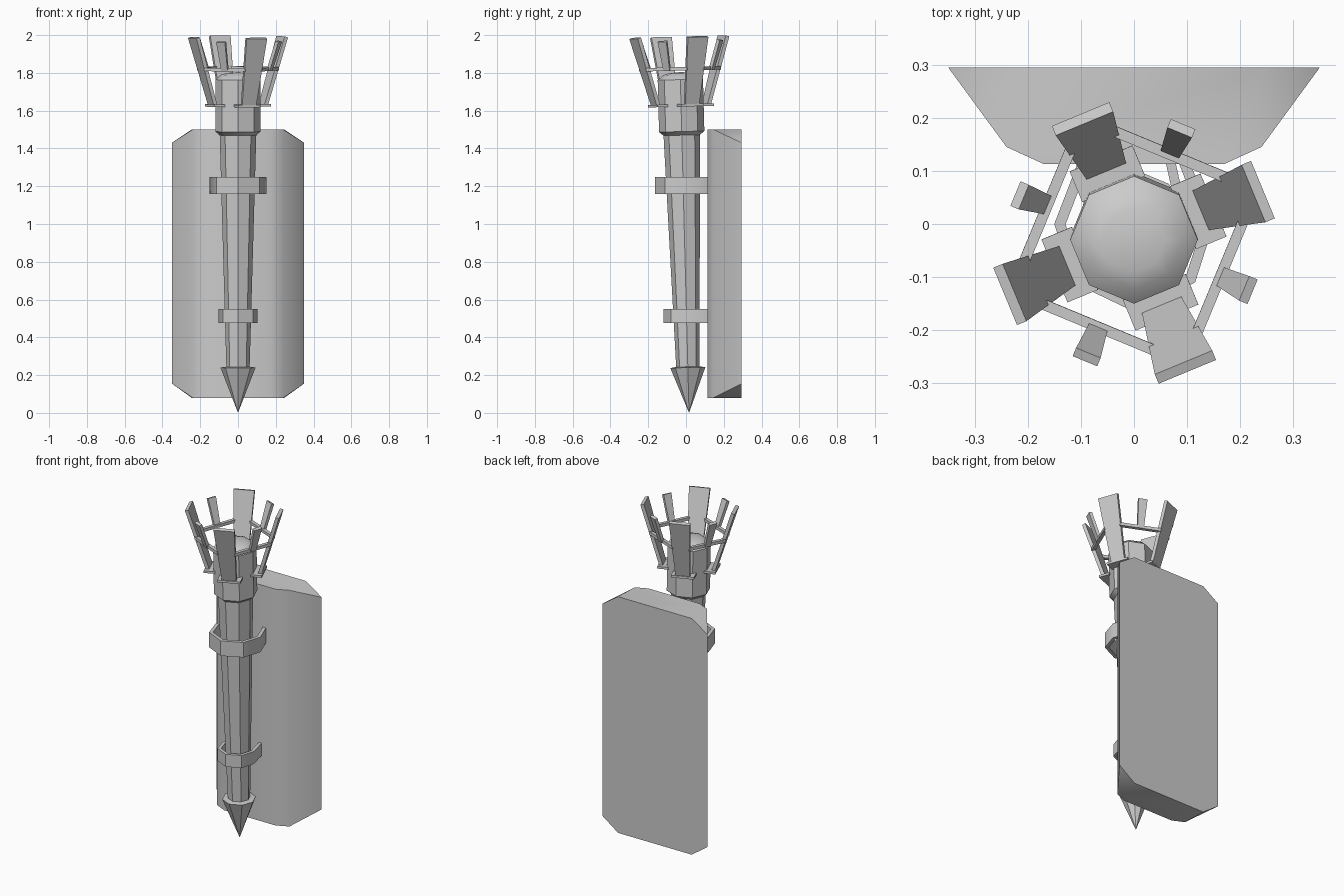
import bpy, bmesh, math
from mathutils import Matrix, Vector

if "Cube" in bpy.data.objects:
    bpy.data.objects.remove(bpy.data.objects["Cube"])

# The torch leans slightly forward, away from the wall plate
LEAN = Matrix.Translation((0, 0.016, 0)) @ Matrix.Rotation(0.026, 4, 'X')


def finish(name, bm, matrix=None):
    if matrix:
        bmesh.ops.transform(bm, matrix=matrix, verts=bm.verts)
    bmesh.ops.recalc_face_normals(bm, faces=bm.faces)
    me = bpy.data.meshes.new(name)
    bm.to_mesh(me)
    bm.free()
    ob = bpy.data.objects.new(name, me)
    bpy.context.collection.objects.link(ob)
    bpy.ops.object.select_all(action='DESELECT')
    ob.select_set(True)
    bpy.context.view_layer.objects.active = ob
    bpy.ops.object.shade_smooth_by_angle(angle=math.radians(40))
    return ob


def lathe(name, profile, sides=8):
    """Eight-sided turned part from (radius, z) pairs, with closed ends."""
    bm = bmesh.new()
    rings = [[bm.verts.new((r * math.cos(math.tau * i / sides),
                            r * math.sin(math.tau * i / sides), z))
              for i in range(sides)] for r, z in profile]
    for a, b in zip(rings, rings[1:]):
        for i in range(sides):
            j = (i + 1) % sides
            bm.faces.new((a[i], a[j], b[j], b[i]))
    bm.faces.new(rings[0][::-1])
    bm.faces.new(rings[-1])
    bmesh.ops.remove_doubles(bm, verts=bm.verts, dist=1e-5)
    return finish(name, bm, LEAN)


def hull(name, points, matrix=None):
    bm = bmesh.new()
    for p in points:
        bm.verts.new(p)
    bmesh.ops.convex_hull(bm, input=bm.verts)
    bmesh.ops.dissolve_limit(bm, angle_limit=0.01, verts=bm.verts, edges=bm.edges)
    return finish(name, bm, matrix)


def slat(name, angle, r0, z0, w0, r1, z1, w1, thick):
    """Tapered blade leaning outward in the given radial direction."""
    n = Vector((z1 - z0, 0, r0 - r1)).normalized() * thick / 2
    pts = [Vector((r, s * w / 2, z)) + k * n
           for r, z, w in ((r0, z0, w0), (r1, z1, w1))
           for s in (-1, 1) for k in (-1, 1)]
    return hull(name, pts, LEAN @ Matrix.Rotation(angle, 4, 'Z'))


def bracket(name, half, z0, z1, thick):
    """C-shaped strap whose ends sink into the wall plate."""
    path = [(-x, y) for x, y in half[:0:-1]] + half
    pts = [Vector((x, y, 0)) for x, y in path]
    bm = bmesh.new()
    rows = []
    for i, p in enumerate(pts):
        d1 = (pts[max(i, 1)] - pts[max(i, 1) - 1]).normalized()
        k = min(i, len(pts) - 2)
        d2 = (pts[k + 1] - pts[k]).normalized()
        t = (d1 + d2).normalized()
        inner = p + Vector((-t.y, t.x, 0)) * thick / t.dot(d1)
        rows.append([bm.verts.new((q.x, q.y, z)) for q, z in
                     ((p, z0), (p, z1), (inner, z1), (inner, z0))])
    for a, b in zip(rows, rows[1:]):
        for i in range(4):
            j = (i + 1) % 4
            bm.faces.new((a[i], a[j], b[j], b[i]))
    bm.faces.new(rows[0])
    bm.faces.new(rows[-1])
    return finish(name, bm)


# Wall plate: octagonal flat back, faceted bulging front
plate = []
for s in (-1, 1):
    plate += [(s * 0.35, 0.295, z) for z in (0.155, 1.43)]
    for z in (0.08, 1.5):
        plate += [(s * 0.245, 0.295, z), (s * 0.24, 0.145, z), (s * 0.17, 0.113, z)]
hull("wall_plate", plate)

# Torch body
lathe("tip", [(0.0, 0.0), (0.093, 0.24), (0.06, 0.245)])
lathe("shaft", [(0.061, 0.22), (0.097, 1.48)])
lathe("head", [(0.09, 1.465), (0.12, 1.49), (0.12, 1.765), (0.092, 1.79),
               (0.06, 1.80), (0.0, 1.805)])

# Wall brackets
bracket("upper_bracket", [(0, -0.165), (0.115, -0.11), (0.15, 0.0), (0.10, 0.13)],
        1.16, 1.25, 0.02)
bracket("lower_bracket", [(0, -0.118), (0.08, -0.08), (0.104, 0.0), (0.075, 0.13)],
        0.475, 0.55, 0.018)

# Basket around the head
for k in range(4):
    a = math.radians(22.5 + 90 * k)
    rot = LEAN @ Matrix.Rotation(a, 4, 'Z')
    hull(f"ledge_{k}", [(r, y, z) for r in (0.10, 0.162) for y in (-0.064, 0.064)
                        for z in (1.622, 1.635)], rot)
    slat(f"tall_slat_{k}", a, 0.145, 1.63, 0.08, 0.253, 1.99, 0.117, 0.02)
    b = a + math.pi / 4
    slat(f"short_slat_{k}", b, 0.18, 1.815, 0.036, 0.233, 1.97, 0.05, 0.018)
    hull(f"cross_bar_{k}", [(r, y, z) for r in (0.166, 0.186) for y in (-0.118, 0.118)
                            for z in (1.813, 1.831)],
         LEAN @ Matrix.Rotation(b, 4, 'Z'))
